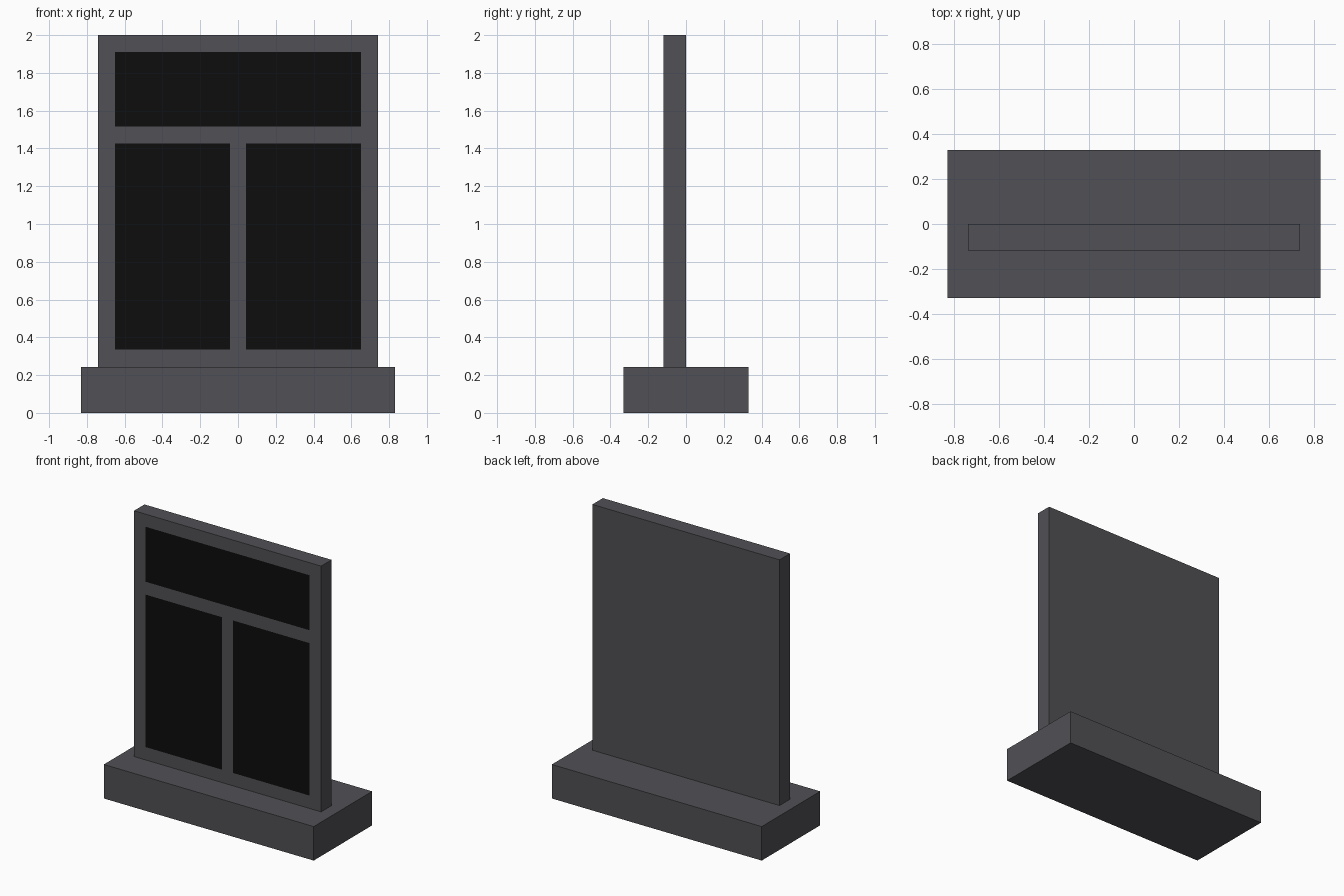
import bpy
import bmesh
from mathutils import Vector

cube = bpy.data.objects.get("Cube")
if cube:
    bpy.data.objects.remove(cube, do_unlink=True)


def material(name, colour):
    mat = bpy.data.materials.new(name)
    mat.use_nodes = True
    mat.diffuse_color = colour
    bsdf = mat.node_tree.nodes["Principled BSDF"]
    bsdf.inputs["Base Color"].default_value = colour
    return mat


grey = material("slate grey", (0.082, 0.080, 0.089, 1))
black = material("glass black", (0.004, 0.004, 0.004, 1))


def box_mesh(low, high):
    """Box between two corners."""
    low, high = Vector(low), Vector(high)
    bm = bmesh.new()
    bmesh.ops.create_cube(bm, size=1)
    for v in bm.verts:
        v.co = (low + high) / 2 + v.co * (high - low)
    return bm


def finish(name, bm, mats):
    mesh = bpy.data.meshes.new(name)
    bm.to_mesh(mesh)
    bm.free()
    for mat in mats:
        mesh.materials.append(mat)
    obj = bpy.data.objects.new(name, mesh)
    bpy.context.collection.objects.link(obj)
    return obj


# Base block
BASE_TOP = 0.243
finish("base", box_mesh((-0.83, -0.33, 0), (0.83, 0.33, BASE_TOP)), [grey])

# Upright slab, its front split along the pane edges
slab = box_mesh((-0.74, -0.118, BASE_TOP), (0.74, 0, 2))
front = [f for f in slab.faces if f.normal.y < -0.5]


def cut(axis, at):
    """Split only the front-facing faces."""
    faces = [f for f in slab.faces if f.normal.y < -0.5]
    geom = faces + list({e for f in faces for e in f.edges})
    geom += list({v for f in faces for v in f.verts})
    point, normal = Vector(), Vector()
    point[axis], normal[axis] = at, 1
    bmesh.ops.bisect_plane(slab, geom=geom, plane_co=point, plane_no=normal)


for x in (-0.65, -0.042, 0.042, 0.65):
    cut(0, x)
for z in (0.335, 1.425, 1.517, 1.91):
    cut(2, z)

# Panes: one wide above, a pair below
for f in slab.faces:
    c = f.calc_center_median()
    if f.normal.y < -0.5 and abs(c.x) < 0.65:
        upper = 1.517 < c.z < 1.91
        lower = 0.335 < c.z < 1.425 and abs(c.x) > 0.042
        f.material_index = int(upper or lower)

finish("window_frame", slab, [grey, black])
